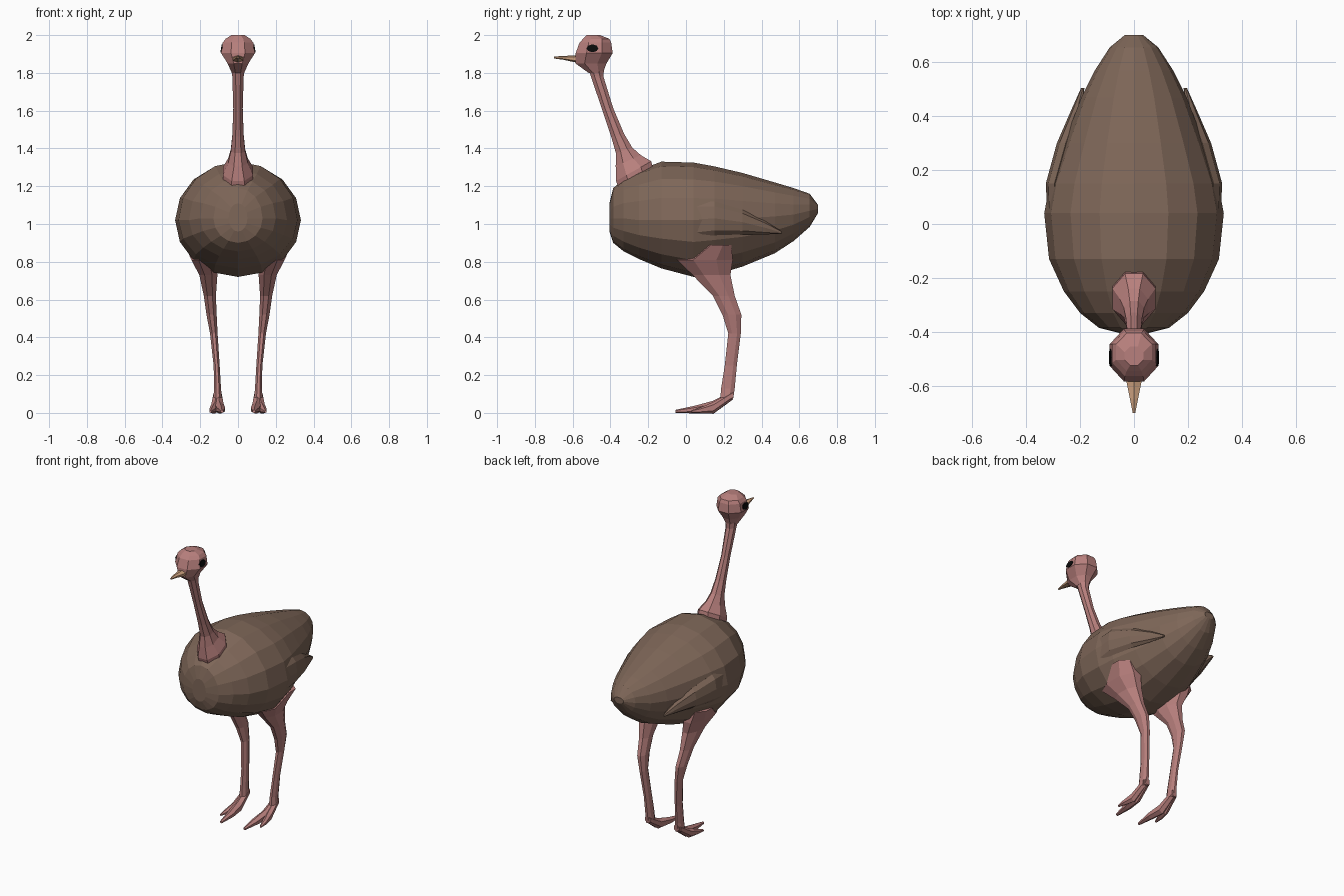
import bpy, bmesh, math
from mathutils import Vector


def material(name, rgb):
    m = bpy.data.materials.new(name)
    m.diffuse_color = (*rgb, 1)
    return m


BROWN = material("feather brown", (0.21, 0.135, 0.098))
PINK = material("skin pink", (0.48, 0.215, 0.205))
TAN = material("beak tan", (0.58, 0.34, 0.20))
BLACK = material("eye black", (0.003, 0.003, 0.003))


def ring(c, u, v, n=8, flat=True):
    """Polygon ring around c spanned by u and v; flat puts faces (not corners) on the axes."""
    ph = math.pi / n if flat else 0
    k = 1 / math.cos(math.pi / n) if flat else 1
    c, u, v = Vector(c), Vector(u) * k, Vector(v) * k
    return [c + u * math.cos(ph + i * math.tau / n) + v * math.sin(ph + i * math.tau / n)
            for i in range(n)]


def loft(name, rings, mat, mirror=False):
    """Skin a list of equal-sized rings, cap the ends, optionally mirror over x."""
    bm = bmesh.new()
    rows = [[bm.verts.new(p) for p in r] for r in rings]
    n = len(rows[0])
    for a, b in zip(rows, rows[1:]):
        for i in range(n):
            j = (i + 1) % n
            bm.faces.new((a[i], a[j], b[j], b[i]))
    bm.faces.new(rows[0])
    bm.faces.new(rows[-1])
    bmesh.ops.recalc_face_normals(bm, faces=bm.faces)
    me = bpy.data.meshes.new(name)
    bm.to_mesh(me)
    bm.free()
    me.materials.append(mat)
    ob = bpy.data.objects.new(name, me)
    bpy.context.collection.objects.link(ob)
    if mirror:
        ob.modifiers.new("Mirror", "MIRROR").use_mirror_merge = False
    return ob


# Body: sections along y (y, half width, top z, bottom z, widest z)
def body_ring(y, w, top, bot, mid, n=16):
    pts = []
    for i in range(n):
        a = i * math.tau / n
        s = math.sin(a)
        pts.append(Vector((w * math.cos(a), y, mid + s * (top - mid if s > 0 else mid - bot))))
    return pts


loft("body", [body_ring(*s) for s in (
    (-.405, .05, 1.11, .96, 1.03), (-.385, .13, 1.19, .90, 1.03), (-.33, .20, 1.24, .855, 1.03),
    (-.25, .26, 1.285, .815, 1.02), (-.13, .315, 1.33, .765, 1.02), (.04, .333, 1.325, .72, 1.02),
    (.15, .312, 1.305, .73, 1.03), (.30, .26, 1.27, .775, 1.03), (.47, .195, 1.22, .845, 1.04),
    (.57, .145, 1.19, .91, 1.05), (.655, .09, 1.16, .985, 1.07), (.70, .035, 1.10, 1.06, 1.08))],
    BROWN)

# Wings: flattened, tapering backwards to a free tip
loft("wings", [ring((x, y, z), (hx, 0, 0), (0, 0, hz), 8, False) for x, y, z, hx, hz in (
    (.295, 0, 1.02, .025, .10), (.295, .15, 1.03, .032, .09), (.253, .30, 1.01, .033, .065),
    (.212, .42, .98, .022, .035), (.19, .505, .955, .006, .007))], BROWN, True)

# Neck: flared, tilted base rising to the throat
loft("neck", [ring((0, y, z), (hx, 0, 0), (0, hy, t)) for y, z, hx, hy, t in (
    (-.26, 1.22, .08, .09, .05), (-.277, 1.28, .08, .093, .052), (-.306, 1.335, .052, .066, .03),
    (-.328, 1.39, .038, .043, .015), (-.362, 1.47, .030, .034, .008), (-.415, 1.61, .025, .029, .005),
    (-.47, 1.78, .030, .033, 0), (-.478, 1.84, .038, .045, 0))], PINK)

# Head
loft("head", [ring((0, y, z), (hx, 0, 0), (0, hy, 0)) for y, z, hx, hy in (
    (-.478, 1.80, .033, .038), (-.503, 1.85, .055, .082), (-.486, 1.905, .090, .098),
    (-.480, 1.96, .081, .084), (-.475, 1.98, .066, .07), (-.49, 2.0, .035, .035))], PINK)

# Eyes: thin plates lying on the flat cheeks
loft("eyes", [ring((x, -.495, 1.93), (0, .031, 0), (-.0035, 0, .021), 8, False)
              for x in (.080, .090)], BLACK, True)

# Beak
loft("beak", [ring((0, y, z), (hx, 0, 0), (0, 0, hz), 6) for y, z, hx, hz in (
    (-.55, 1.872, .034, .02), (-.60, 1.875, .025, .014), (-.65, 1.880, .015, .009),
    (-.70, 1.881, .005, .004))], TAN)

# Legs: broad thigh down to a slim shank (x, y, z, half x, half y)
loft("legs", [ring((x, y, z), (hx, 0, 0), (0, hy, 0)) for x, y, z, hx, hy in (
    (.20, .165, .89, .083, .075), (.182, .10, .81, .065, .148), (.157, .135, .73, .048, .10),
    (.149, .20, .62, .032, .058), (.140, .243, .52, .027, .05), (.128, .257, .42, .020, .033),
    (.113, .237, .25, .016, .032), (.108, .222, .13, .018, .036), (.108, .215, .07, .024, .034))],
    PINK, True)

# Feet: long inner toe and short outer toe (x, y, z, half x, half z)
TOES = {
    "inner_toes": ((.105, .25, .095, .018, .02), (.10, .145, .03, .024, .03),
                   (.09, .05, .018, .022, .018), (.085, -.055, .008, .008, .007)),
    "outer_toes": ((.112, .24, .09, .018, .02), (.122, .145, .027, .02, .027),
                   (.137, .08, .014, .015, .014), (.145, .03, .007, .006, .006)),
}
for name, rows in TOES.items():
    loft(name, [ring((x, y, z), (hx, 0, 0), (0, 0, hz), 6) for x, y, z, hx, hz in rows], PINK, True)
